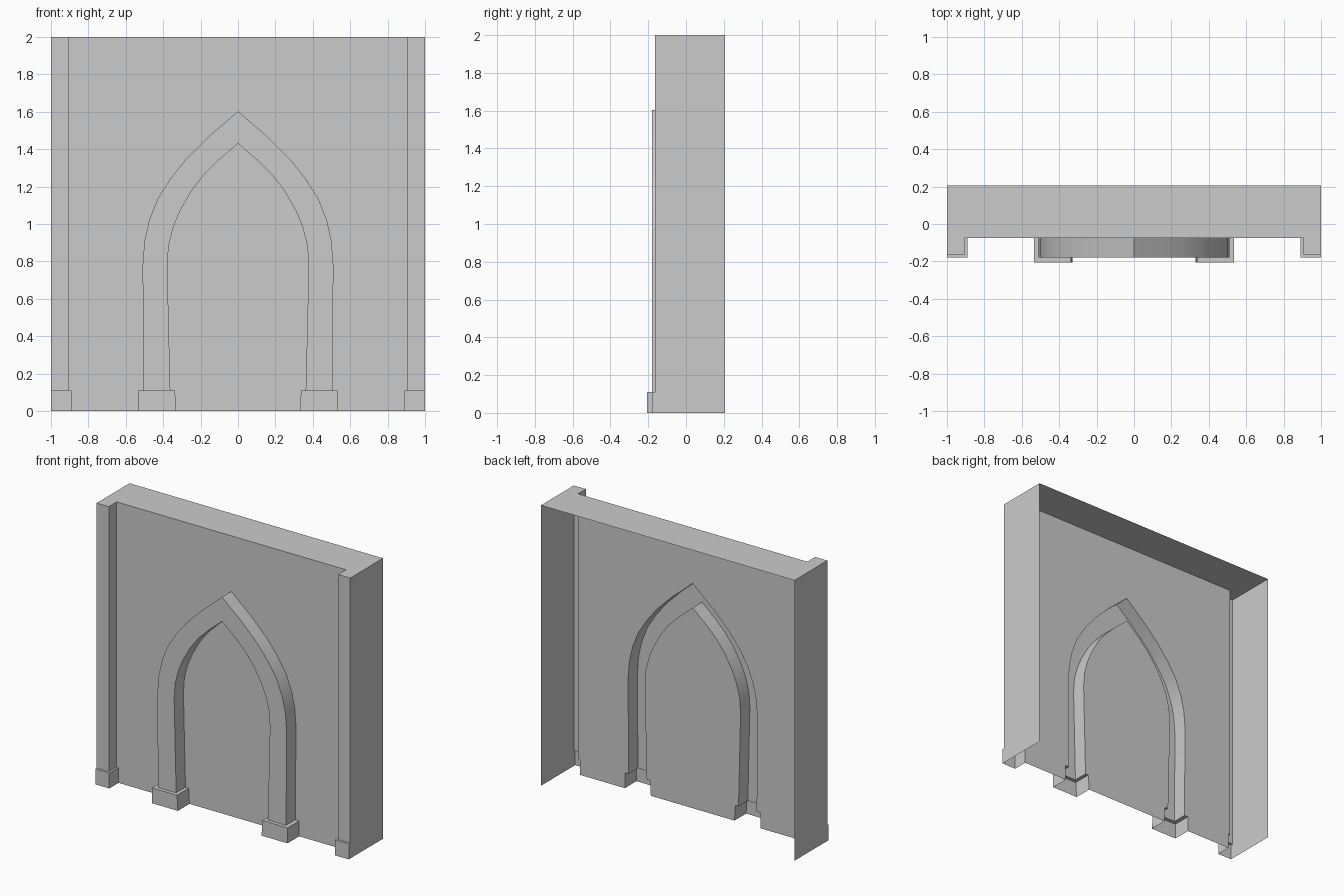
import bpy, bmesh
from mathutils import Vector

if "Cube" in bpy.data.objects:
    bpy.data.objects.remove(bpy.data.objects["Cube"])

PANEL, PIL, PIL_BASE, ARCH, BASE, BACK = -0.075, -0.164, -0.18, -0.18, -0.206, 0.206
H, BH = 2.0, 0.11            # wall height, plinth height

# right half of the arch outlines, foot to apex (x, z)
OUTER = [(0.505, BH), (0.51, 0.78), (0.5, 0.91), (0.475, 1.02), (0.43, 1.135),
         (0.36, 1.245), (0.28, 1.345), (0.16, 1.465), (0, 1.603)]
INNER = [(0.362, BH), (0.378, 0.78), (0.37, 0.89), (0.345, 0.985), (0.31, 1.07),
         (0.25, 1.175), (0.185, 1.26), (0.11, 1.335), (0, 1.43)]
FRONT, UP, RIGHT, LEFT = (0, -1, 0), (0, 0, 1), (1, 0, 0), (-1, 0, 0)


def part(name, faces, smooth=False):
    """Open shell from (points, facing) pairs, mirrored across x."""
    bm = bmesh.new()
    for pts, facing in faces:
        f = bm.faces.new([bm.verts.new(p) for p in pts])
        f.normal_update()
        if f.normal.dot(Vector(facing)) < 0:
            f.normal_flip()
    bmesh.ops.remove_doubles(bm, verts=bm.verts, dist=1e-4)
    me = bpy.data.meshes.new(name)
    bm.to_mesh(me)
    bm.free()
    ob = bpy.data.objects.new(name, me)
    bpy.context.collection.objects.link(ob)
    m = ob.modifiers.new("mirror", "MIRROR")
    m.use_clip = True
    bpy.context.view_layer.objects.active = ob
    ob.select_set(True)
    bpy.ops.object.modifier_apply(modifier=m.name)
    if smooth:
        bpy.ops.object.shade_smooth_by_angle(angle=0.6)
    ob.select_set(False)
    return ob


def at_y(pts, y):
    return [(x, y, z) for x, z in pts]


def at_z(pts, z):
    return [(x, y, z) for x, y in pts]


def wall(a, b, y0, y1):
    """Quad spanning two (x, z) points between two depths."""
    return [(a[0], y0, a[1]), (b[0], y0, b[1]), (b[0], y1, b[1]), (a[0], y1, a[1])]


# wall panel: field around the arch and field inside it, open behind the moulding
outside = [(0, H), (0.905, H), (0.905, BH), (0.89, BH), (0.89, 0),
           (0.535, 0), (0.535, BH)] + OUTER
inside = [(0, 0), (0.33, 0), (0.337, BH)] + INNER
part("wall_panel", [(at_y(outside, PANEL), FRONT), (at_y(inside, PANEL), FRONT)])

# top cap and side walls
part("top_cap", [(at_z([(0, BACK), (1, BACK), (1, PIL), (0.905, PIL),
                        (0.905, PANEL), (0, PANEL)], H), UP)])
part("side_wall", [(wall((1, 0), (1, H), BACK, PIL), RIGHT)])

# edge pilasters and their plinths
part("edge_pilaster", [
    (at_y([(0.905, BH), (1, BH), (1, H), (0.905, H)], PIL), FRONT),
    (wall((0.905, BH), (0.905, H), PANEL, PIL), LEFT)])
part("edge_plinth", [
    (at_y([(0.89, 0), (1, 0), (1, BH), (0.89, BH)], PIL_BASE), FRONT),
    (wall((0.89, 0), (0.89, BH), PANEL, PIL_BASE), LEFT),
    (wall((1, 0), (1, BH), PIL, PIL_BASE), RIGHT),
    (at_z([(0.89, PANEL), (0.905, PANEL), (0.905, PIL), (1, PIL),
           (1, PIL_BASE), (0.89, PIL_BASE)], BH), UP)])

# pointed arch moulding
faces = []
for i in range(len(OUTER) - 1):
    o0, o1, n0, n1 = OUTER[i], OUTER[i + 1], INNER[i], INNER[i + 1]
    faces += [(at_y([o0, o1, n1, n0], ARCH), FRONT),
              (wall(o0, o1, PANEL, ARCH), (1, 0, 0.5)),
              (wall(n0, n1, PANEL, ARCH), (-1, 0, -0.5))]
part("arch_moulding", faces, smooth=True)

# arch plinths with a ledge around each foot
xi, xo = INNER[0][0], OUTER[0][0]
part("arch_plinth", [
    (at_y([(0.33, 0), (0.535, 0), (0.535, BH), (0.337, BH)], BASE), FRONT),
    (wall((0.33, 0), (0.337, BH), PANEL, BASE), LEFT),
    (wall((0.535, 0), (0.535, BH), PANEL, BASE), RIGHT),
    (at_z([(0.337, PANEL), (xi, PANEL), (xi, ARCH), (xo, ARCH), (xo, PANEL),
           (0.535, PANEL), (0.535, BASE), (0.337, BASE)], BH), UP)])
